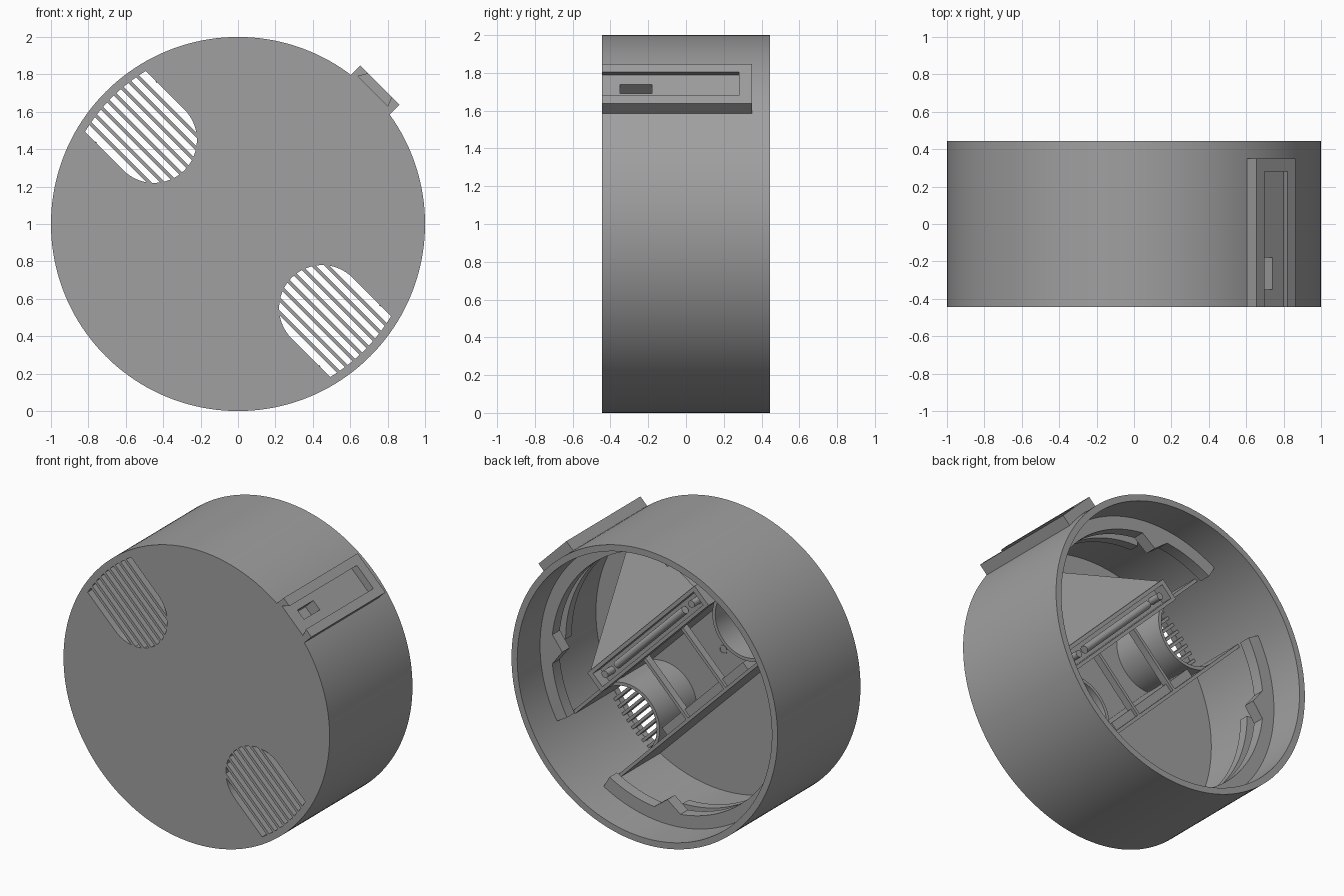
import bpy, math
from mathutils import Matrix

if "Cube" in bpy.data.objects:
    bpy.data.objects.remove(bpy.data.objects["Cube"])

S = math.sqrt(0.5)
# Diagonal frame: u to upper left, v to upper right, depth along +y
FRAME = Matrix(((-S, S, 0, 0), (0, 0, 1, 0), (S, S, 0, 1), (0, 0, 0, 1)))
FRONT, FLOOR, BACK = -0.445, -0.40, 0.445
R_OUT, R_IN = 1.0, 0.957
GRILLE_U, GRILLE_R = 0.636, 0.23

grey = bpy.data.materials.new("plain grey")
grey.diffuse_color = (0.35, 0.35, 0.35, 1)
grey.use_nodes = True
grey.node_tree.nodes["Principled BSDF"].inputs["Base Color"].default_value = grey.diffuse_color


def arc(r, a0, a1, n, cu=0.0, cv=0.0):
    return [(cu + r * math.cos(a0 + (a1 - a0) * i / n),
             cv + r * math.sin(a0 + (a1 - a0) * i / n)) for i in range(n + 1)]


def circle(r, n=160, cu=0.0, cv=0.0):
    return arc(r, 0, math.tau * (n - 1) / n, n - 1, cu, cv)


def rect(u0, u1, v0, v1):
    return [(u0, v0), (u1, v0), (u1, v1), (u0, v1)]


def finish(ob, name):
    ob.name = name
    ob.data.name = name
    ob.data.materials.clear()
    ob.data.materials.append(grey)
    bpy.ops.object.select_all(action='DESELECT')
    ob.select_set(True)
    bpy.context.view_layer.objects.active = ob
    bpy.ops.object.shade_smooth_by_angle(angle=math.radians(30))
    return ob


def extrude(name, loops, y0, y1):
    """Fill outlines (inner ones become holes) and extrude in depth."""
    cu = bpy.data.curves.new(name, 'CURVE')
    cu.dimensions, cu.fill_mode = '2D', 'BOTH'
    cu.extrude = (y1 - y0) / 2
    for loop in loops:
        sp = cu.splines.new('POLY')
        sp.points.add(len(loop) - 1)
        for p, (a, b) in zip(sp.points, loop):
            p.co = (a, b, 0, 1)
        sp.use_cyclic_u = True
    ob = bpy.data.objects.new(name, cu)
    bpy.context.collection.objects.link(ob)
    ob.matrix_world = FRAME @ Matrix.Translation((0, 0, (y0 + y1) / 2))
    bpy.ops.object.select_all(action='DESELECT')
    ob.select_set(True)
    bpy.context.view_layer.objects.active = ob
    bpy.ops.object.convert(target='MESH')
    ob = bpy.context.view_layer.objects.active
    # weld caps to sides
    bpy.ops.object.mode_set(mode='EDIT')
    bpy.ops.mesh.select_all(action='SELECT')
    bpy.ops.mesh.remove_doubles(threshold=0.0002)
    bpy.ops.mesh.normals_make_consistent(inside=False)
    bpy.ops.object.mode_set(mode='OBJECT')
    return finish(ob, name)


def rod(name, start, end, r):
    a, b = FRAME @ Matrix.Translation(start), FRAME @ Matrix.Translation(end)
    d = b.translation - a.translation
    bpy.ops.mesh.primitive_cylinder_add(
        vertices=20, radius=r, depth=d.length,
        location=(a.translation + b.translation) / 2,
        rotation=d.to_track_quat('Z', 'Y').to_euler())
    return finish(bpy.context.object, name)


def flip(loop, s):
    return [(s * a, b) for a, b in loop]


# Grille opening: half circle towards the middle, arc along the rim
tip = math.asin(GRILLE_R / 0.955)
opening = (arc(GRILLE_R, math.pi / 2, 3 * math.pi / 2, 32, GRILLE_U)
           + arc(0.955, -tip, tip, 16))

# Drum: open at the back
wall = extrude("drum_wall", [circle(R_OUT), circle(R_IN)], FRONT, BACK)
extrude("front_plate", [circle(0.998), opening, flip(opening, -1)], FRONT, FLOOR)

# Grille slats and the curved ducts around the openings
for s, side in ((1, "upper"), (-1, "lower")):
    for i in range(8):
        v = (i - 3.5) * 0.0511
        u0 = GRILLE_U - math.sqrt(GRILLE_R ** 2 - v * v) - 0.01
        u1 = math.sqrt(0.965 ** 2 - v * v)
        extrude(f"{side}_grille_slat_{i + 1}",
                [flip(rect(u0, u1, v - 0.0095, v + 0.0095), s)], FRONT, -0.36)
    duct = (arc(GRILLE_R + 0.022, math.pi / 2, 3 * math.pi / 2, 32, GRILLE_U)
            + arc(GRILLE_R, 3 * math.pi / 2, math.pi / 2, 32, GRILLE_U))
    extrude(f"{side}_grille_duct", [flip(duct, s)], FLOOR - 0.01, 0.0)

# Channel side walls and cross bars
for s, side in ((1, "right"), (-1, "left")):
    v0, v1 = sorted((s * GRILLE_R, s * (GRILLE_R + 0.022)))
    extrude(f"{side}_channel_wall", [rect(-0.935, 0.935, v0, v1)], FLOOR - 0.01, 0.02)
    extrude(f"{side}_cross_bar", [rect(s * 0.2 - 0.011, s * 0.2 + 0.011, -0.235, 0.235)],
            -0.03, 0.02)
# Thick inner shoulder along the left channel wall
extrude("channel_shoulder", [rect(-0.43, 0.43, -0.235, -0.175)], FLOOR - 0.01, 0.0)

# Small bearing ring in the middle of the floor
extrude("centre_ring", [circle(0.03, 24), circle(0.022, 24)], FLOOR - 0.005, FLOOR + 0.004)

# Holder tray with a rod and two end pegs
extrude("holder_base", [rect(-0.57, 0.57, 0.235, 0.37)], FLOOR - 0.01, 0.03)
extrude("holder_rim", [rect(-0.57, 0.57, 0.222, 0.37), rect(-0.535, 0.535, 0.245, 0.345)],
        0.02, 0.11)
rod("holder_rod", (-0.36, 0.295, 0.075), (0.36, 0.295, 0.075), 0.026)
for s, side in ((1, "upper"), (-1, "lower")):
    rod(f"{side}_holder_peg", (s * 0.46, 0.295, 0.02), (s * 0.46, 0.295, 0.11), 0.024)

# Sloping wedge from the holder down to the floor at the wall
pts = [(-0.56, 0.36, FLOOR - 0.01), (0.56, 0.36, FLOOR - 0.01), (0, 0.945, FLOOR - 0.01),
       (-0.56, 0.36, 0.105), (0.56, 0.36, 0.105), (0, 0.945, FLOOR + 0.003)]
faces = [(2, 1, 0), (3, 4, 5), (0, 1, 4, 3), (1, 2, 5, 4), (2, 0, 3, 5)]
me = bpy.data.meshes.new("wedge")
me.from_pydata(pts, [], faces)
wedge = bpy.data.objects.new("wedge", me)
bpy.context.collection.objects.link(wedge)
wedge.matrix_world = FRAME
finish(wedge, "sloping_wedge")

# Locking ledges inside the wall: a short arm, a pointed catch, and a long arm
# with a lower rail under it; neighbouring long arms meet in pairs
sides = (("right", -1, 135), ("bottom", 1, 225), ("left", -1, 315), ("top", 1, 45))
for side, s, deg in sides:
    mid = math.radians(deg)
    short, long, c = (math.radians(a) * s for a in (30, 45, 6.5))
    ledge = (arc(0.965, mid - short, mid + long, 36) + arc(0.87, mid + long, mid + c, 18)
             + [(0.79 * math.cos(mid), 0.79 * math.sin(mid))]
             + arc(0.87, mid - c, mid - short, 14))
    extrude(f"{side}_ledge", [ledge], 0.12, 0.2)
    rail = arc(0.965, mid, mid + long, 20) + arc(0.88, mid + long, mid, 20)
    extrude(f"{side}_lower_rail", [rail], -0.03, 0.035)

# Outer slide housing: dovetail recess open at the front, closed at the back
profile = [(-0.159, 0.965), (0.137, 0.965), (0.137, 1.062), (0.075, 1.062),
           (0.105, 1.012), (-0.12, 1.012), (-0.10, 1.062), (-0.159, 1.062)]
housing = extrude("slide_housing", [profile], FRONT, 0.28)
extrude("slide_housing_end", [rect(-0.159, 0.137, 0.965, 1.062)], 0.28, 0.35)
backing = extrude("pocket_backing", [rect(-0.06, 0.058, 0.915, 0.975)], -0.38, -0.15)

# Deep pocket in the recess floor
cutter = extrude("pocket_cutter", [rect(-0.036, 0.034, 0.93, 1.03)], -0.35, -0.18)
cutter.hide_render = True
for ob in (wall, housing, backing):
    m = ob.modifiers.new("pocket", 'BOOLEAN')
    m.object, m.operation, m.solver = cutter, 'DIFFERENCE', 'EXACT'
    bpy.context.view_layer.objects.active = ob
    bpy.ops.object.modifier_apply(modifier=m.name)
    finish(ob, ob.name)
bpy.data.objects.remove(cutter)
